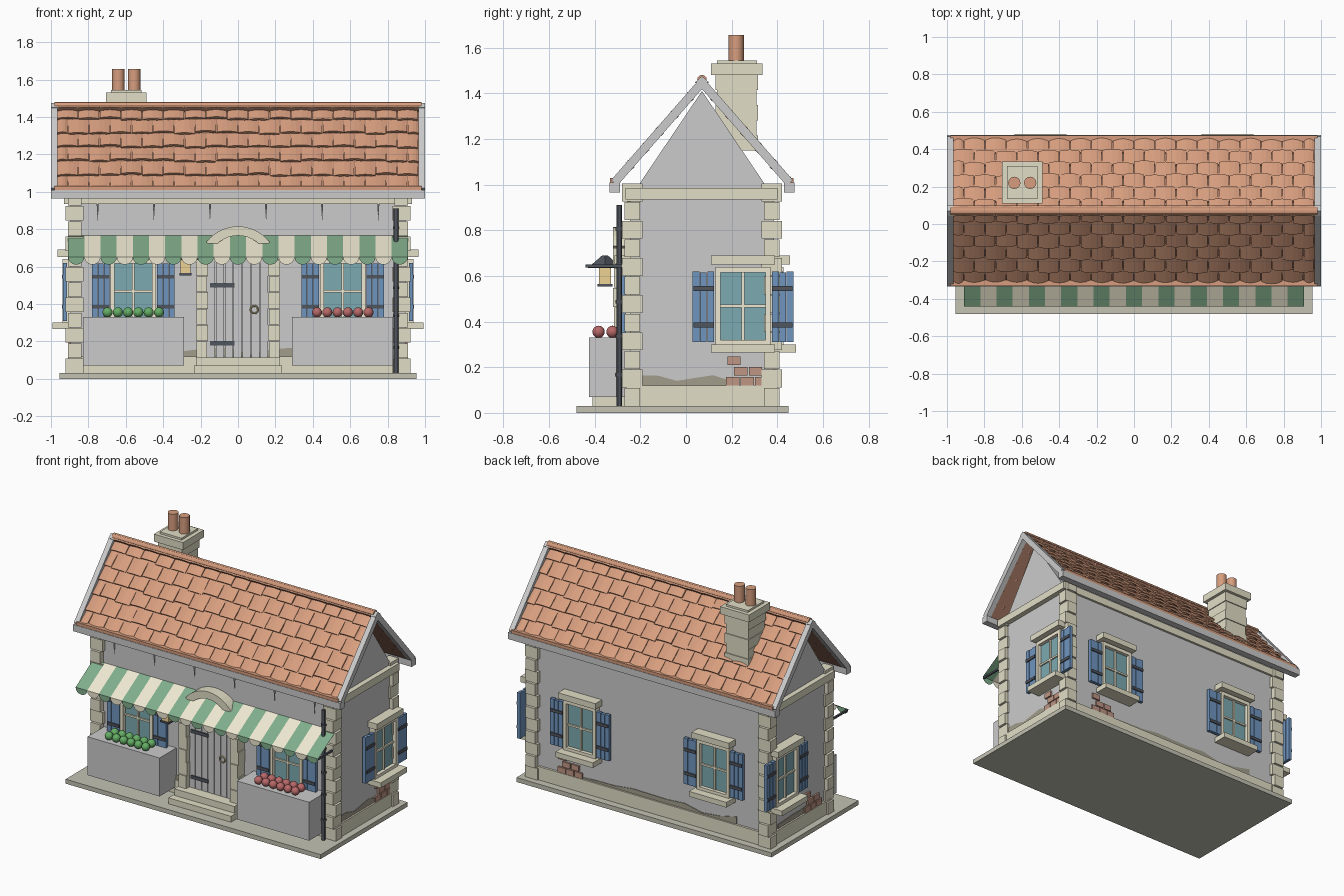
import bpy, bmesh, math, random
from mathutils import Matrix, Vector

if "Cube" in bpy.data.objects:
    bpy.data.objects.remove(bpy.data.objects["Cube"])

random.seed(4)
I = Matrix.Identity(4)
T = Matrix.Translation
STONE, CLAY, BLUE = (.76, .73, .57), (.68, .34, .21), (.16, .3, .52)
IRON, CREAM, GREEN = (.08, .09, .11), (.86, .81, .64), (.22, .42, .26)
TEAL, BRICK, RUBBLE = (.2, .4, .44), (.52, .3, .23), (.36, .34, .26)
LEAF, RED, PLINTH = (.13, .42, .13), (.48, .14, .14), (.55, .54, .45)
parts = {}


def part(name, color=None):
    return parts.setdefault(name, (bmesh.new(), color))[0]


def box(name, color, x0, x1, y0, y1, z0, z1, M=I):
    m = M @ T(((x0 + x1) / 2, (y0 + y1) / 2, (z0 + z1) / 2)) @ Matrix.Diagonal((x1 - x0, y1 - y0, z1 - z0, 1))
    bmesh.ops.create_cube(part(name, color), size=1, matrix=m)


def rod(name, color, p0, p1, r0, r1=None, segs=12):
    a, b = Vector(p0), Vector(p1)
    m = T((a + b) / 2) @ (b - a).to_track_quat('Z', 'Y').to_matrix().to_4x4()
    bmesh.ops.create_cone(part(name, color), cap_ends=True, segments=segs, radius1=r0,
                          radius2=r0 if r1 is None else r1, depth=(b - a).length, matrix=m)


def prism(name, color, pts, y0, y1, M=I):
    # outline in local xz, extruded along local y
    bm = part(name, color)
    a, b = ([bm.verts.new(M @ Vector((x, y, z))) for x, z in pts] for y in (y0, y1))
    bm.faces.new(a)
    bm.faces.new(b[::-1])
    for i in range(len(pts)):
        j = (i + 1) % len(pts)
        bm.faces.new((a[j], a[i], b[i], b[j]))


def sheet(name, color, pts):
    bm = part(name, color)
    bm.faces.new([bm.verts.new(p) for p in pts])


def wall(side, pos):
    # local frame on a wall: x across, -y outward
    org, ang = {'front': ((pos, -.245, 0), 0), 'back': ((pos, .385, 0), math.pi),
                'right': ((.895, pos, 0), math.pi / 2), 'left': ((-.895, pos, 0), -math.pi / 2)}[side]
    return T(org) @ Matrix.Rotation(ang, 4, 'Z')


# ground slab, base course, walls, top band, gable
box('ground_slab', PLINTH, -.955, .955, -.48, .45, 0, .03)
box('base_course', STONE, -.91, .91, -.26, .40, .03, .12)
box('walls', None, -.895, .895, -.245, .385, .1, .95)
box('wall_band', STONE, -.93, .93, -.265, .40, .935, .985)
prism('gable', None, [(-.22, .98), (.36, .98), (.07, 1.41)], -.895, .895,
      Matrix.Rotation(math.pi / 2, 4, 'Z'))

# alternating corner stones
for sx in (-1, 1):
    for cy in (-.235, .375):
        for i in range(12):
            hx, hy = ((.048, .034), (.036, .045))[i % 2]
            z = .03 + i * .0815
            box('corner_stones', STONE, sx * .873 - hx, sx * .873 + hx, cy - hy, cy + hy, z, z + .078)

# roof: one frame per slope (x along ridge, y down the slope, z outward)
A = math.radians(48.8)
C, S = math.cos(A), math.sin(A)
ROWS, STEP, W = 6, .099, 1.93 / 17
for s in (-1, 1):
    M = Matrix(((1, 0, 0, 0), (0, s * C, s * S, .07), (0, -S, C, 1.475), (0, 0, 0, 1)))
    box('roof_underlay', (.4, .2, .13), -.965, .965, 0, .59, -.037, -.026, M)
    for sx in (-1, 1):
        box('barge_boards', None, sx * .9825 - .0175, sx * .9825 + .0175, 0, .605, -.037, 0, M)
    for r in range(ROWS):
        for c in range(18 if r % 2 else 17):
            x0 = -.965 + (c - .5 * (r % 2)) * W
            x1, x0 = min(x0 + W - .004, .965), max(x0, -.965)
            u0, u1 = r * STEP, (r + 1) * STEP + random.uniform(-.004, .012)
            lift = random.uniform(-.003, .003)
            bm, rings = part('roof_tiles', CLAY), []
            for u, n in ((u0, -.026), (u1, -.010 + lift)):
                arc = [(x0 + (x1 - x0) * k / 4, n + .009 * math.sin(math.pi * k / 4)) for k in range(5)]
                pts = arc + [(x, z - .014) for x, z in arc[::-1]]
                rings.append([bm.verts.new(M @ Vector((x, u, z))) for x, z in pts])
            a, b = rings
            bm.faces.new(a)
            bm.faces.new(b[::-1])
            for i in range(10):
                j = (i + 1) % 10
                bm.faces.new((a[j], a[i], b[i], b[j]))
    ya, yb = sorted((.07 + s * .36, .07 + s * .405))
    box('eave_fascia', None, -1, 1, ya, yb, .965, 1.01)
    ya, yb = sorted((.07 + s * .37, .07 + s * .402))
    box('eave_strip', CLAY, -.98, .98, ya, yb, 1.01, 1.03)
rod('ridge_cap', CLAY, (-.98, .07, 1.46), (.98, .07, 1.46), .021)

# chimney with stepped courses and two pots
for i in range(5):
    d = .006 * (i % 2)
    box('chimney_stack', STONE, -.69 + d, -.51 - d, .13 + d, .315 - d, 1.15 + i * .066, 1.216 + i * .066)
box('chimney_cap', STONE, -.707, -.49, .11, .335, 1.48, 1.53)
box('chimney_cap', STONE, -.68, -.517, .135, .31, 1.53, 1.543)
for x in (-.64, -.555):
    rod('chimney_pots', CLAY, (x, .22, 1.54), (x, .22, 1.655), .033, segs=16)

# windows with shutters
for side, pos in (('front', -.56), ('front', .56), ('back', -.5), ('back', .5), ('right', .25), ('left', .25)):
    M = wall(side, pos)
    box('window_glass', TEAL, -.1, .1, -.018, .01, .31, .62, M)
    for sx in (-1, 1):
        box('window_frames', CREAM, sx * .11 - .011, sx * .11 + .011, -.042, 0, .30, .64, M)
        for k in range(3):
            x = sx * (.142 + k * .032)
            box('shutters', BLUE, x - .0148, x + .0148, -.04, -.018, .31, .62 - .004 * (k == 1), M)
        for z in (.385, .545):
            box('shutter_straps', IRON, sx * .172 - .045, sx * .172 + .045, -.047, -.035, z - .01, z + .01, M)
    for z0, z1 in ((.30, .32), (.615, .64)):
        box('window_frames', CREAM, -.1, .1, -.042, 0, z0, z1, M)
    box('window_bars', CREAM, -.006, .006, -.028, 0, .32, .615, M)
    box('window_bars', CREAM, -.1, .1, -.028, 0, .462, .474, M)
    box('window_sills', STONE, -.14, .14, -.097, 0, .265, .30, M)
    box('window_lintels', STONE, -.14, .14, -.07, 0, .65, .69, M)

# worn plaster along the base and exposed bricks
for side, pos, half in (('right', .0, .2), ('left', .1, .2), ('back', 0, .65), ('front', 0, .29)):
    n = max(5, round(half * 16))
    top = [(half - 2 * half * i / n, .145 + random.uniform(-.02, .025)) for i in range(n + 1)]
    prism('worn_plaster', RUBBLE, [(-half, .11), (half, .11)] + top, -.004, .01, wall(side, pos))
for side, pos in (('right', .26), ('left', -.06), ('back', .6)):
    for x, z in ((-.055, .12), (.008, .12), (.071, .12), (-.02, .163), (.045, .163), (-.05, .21)):
        box('exposed_bricks', BRICK, x - .029, x + .029, -.012, .01, z, z + .037, wall(side, pos))

# door, surround and steps
for k in range(7):
    x = -.165 + k * .0472
    box('door', None, x, x + .043, -.285, -.24, .115, .74)
for sx in (-1, 1):
    for i in range(7):
        w = .004 * (i % 2)
        box('door_surround', STONE, sx * .193 - .028 - w, sx * .193 + .028 + w, -.32 + w, -.24,
            .115 + i * .087, .2 + i * .087)
arc = [math.radians(37 + 106 * i / 12) for i in range(13)]
prism('door_arch', STONE, [(.2125 * math.cos(a), .6025 + .2125 * math.sin(a)) for a in arc] +
      [(.163 * math.cos(a), .6025 + .163 * math.sin(a)) for a in arc[::-1]], -.32, -.24)
for z in (.19, .5):
    box('door_hinges', IRON, -.15, -.02, -.293, -.28, z - .011, z + .011)
bpy.ops.mesh.primitive_torus_add(major_radius=.02, minor_radius=.005, major_segments=16, minor_segments=8,
                                 location=(.087, -.292, .37), rotation=(math.pi / 2, 0, 0))
ring = bpy.context.object
ring.name = 'door_ring'
box('door_steps', STONE, -.235, .235, -.41, -.24, .03, .07)
box('door_steps', STONE, -.225, .225, -.36, -.24, .07, .115)

# planters with round flowers
for sx, name, col in ((-1, 'green_plants', LEAF), (1, 'red_flowers', RED)):
    box('planters', None, sx * .56 - .27, sx * .56 + .27, -.425, -.24, .07, .33)
    for i in range(6):
        for y in (-.383, -.322):
            bmesh.ops.create_uvsphere(part(name, col), u_segments=12, v_segments=8, radius=.027,
                                      matrix=T((sx * .56 + (i - 2.5) * .055, y, .355)))

# striped awning: thin sheet with scalloped edge
SW = 1.816 / 21
for k in range(21):
    name, col = (('awning_green', GREEN), ('awning_cream', CREAM))[k % 2]
    x0, x1 = -.908 + k * SW, -.908 + (k + 1) * SW
    sheet(name, col, [(x0, -.25, .765), (x0, -.44, .65), (x1, -.44, .65), (x1, -.25, .765)])
    sheet(name, col, [((x0 + x1) / 2 + SW / 2 * math.cos(math.pi * t / 8), -.44,
                       .65 - .04 * math.sin(math.pi * t / 8)) for t in range(9)])
for x in (-.9, .9):
    box('awning_arms', IRON, x - .006, x + .006, -.44, -.24, .637, .649)

# lantern beside the door
box('lantern_glass', (.85, .65, .3), -.307, -.253, -.382, -.328, .565, .635)
box('lantern_frame', IRON, -.312, -.248, -.387, -.323, .553, .565)
box('lantern_frame', IRON, -.286, -.274, -.355, -.24, .645, .655)
rod('lantern_cap', IRON, (-.28, -.355, .635), (-.28, -.355, .69), .075, .012, 4)

# downpipe with collars, and small spikes under the eave
rod('downpipe', IRON, (.845, -.292, .03), (.845, -.292, .91), .0125)
for z in (.16, .33, .48, .64, .8):
    rod('downpipe', IRON, (.845, -.292, z), (.845, -.292, z + .014), .017)
    box('downpipe_brackets', IRON, .838, .852, -.292, -.24, z, z + .014)
for i in range(6):
    x = -.75 + i * .3
    rod('eave_spikes', None, (x, -.252, .94), (x, -.252, .845), .007, .001, 6)

# turn every collected part into an object
mats = {}


def paint(ob, color):
    if color:
        if color not in mats:
            mats[color] = bpy.data.materials.new('paint_%d' % len(mats))
            mats[color].diffuse_color = (*color, 1)
        ob.data.materials.append(mats[color])


paint(ring, (.6, .5, .3))
for name, (bm, color) in parts.items():
    if not name.startswith('awning_'):
        bmesh.ops.recalc_face_normals(bm, faces=bm.faces)
    me = bpy.data.meshes.new(name)
    bm.to_mesh(me)
    bm.free()
    ob = bpy.data.objects.new(name, me)
    bpy.context.collection.objects.link(ob)
    paint(ob, color)

# smooth shading on the round parts
bpy.ops.object.select_all(action='DESELECT')
for name in ('ridge_cap', 'chimney_pots', 'green_plants', 'red_flowers', 'downpipe', 'door_ring'):
    bpy.data.objects[name].select_set(True)
    bpy.context.view_layer.objects.active = bpy.data.objects[name]
bpy.ops.object.shade_smooth_by_angle()

for m in bpy.data.materials:
    if m.users and not m.is_grease_pencil:
        m.use_nodes = True
        m.node_tree.nodes["Principled BSDF"].inputs["Base Color"].default_value = m.diffuse_color
